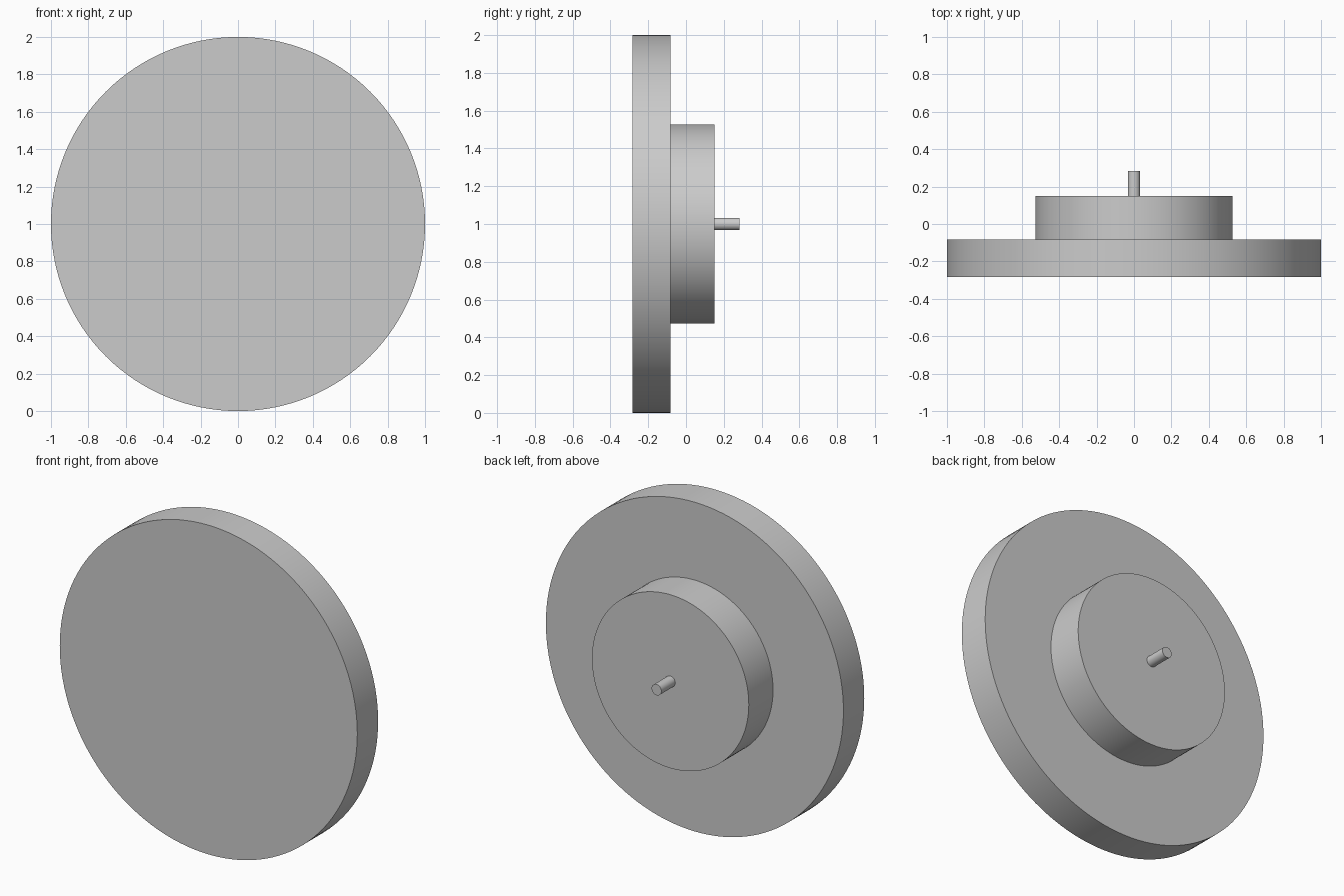
import bpy
from math import radians

cube = bpy.data.objects.get("Cube")
if cube:
    bpy.data.objects.remove(cube, do_unlink=True)

# Single plain grey for every part
GREY = (0.6, 0.6, 0.6, 1.0)
grey = bpy.data.materials.new("plain_grey")
grey.use_nodes = True
grey.diffuse_color = GREY
grey.node_tree.nodes["Principled BSDF"].inputs["Base Color"].default_value = GREY


def disc(name, radius, y_front, y_back, sides):
    """Solid cylinder lying along y, centred on the axis at z = 1."""
    bpy.ops.mesh.primitive_cylinder_add(
        vertices=sides, radius=radius, depth=y_back - y_front,
        location=(0, (y_front + y_back) / 2, 1), rotation=(radians(90), 0, 0))
    obj = bpy.context.object
    obj.name = obj.data.name = name
    obj.data.materials.append(grey)
    bpy.ops.object.shade_smooth_by_angle(angle=radians(30))
    return obj


# Large wheel at the front, smaller hub behind it, thin pin at the back
disc("front_wheel", 1.0, -0.283, -0.083, 128)
disc("rear_hub", 0.527, -0.083, 0.15, 128)
disc("axle_pin", 0.033, 0.15, 0.283, 48)
